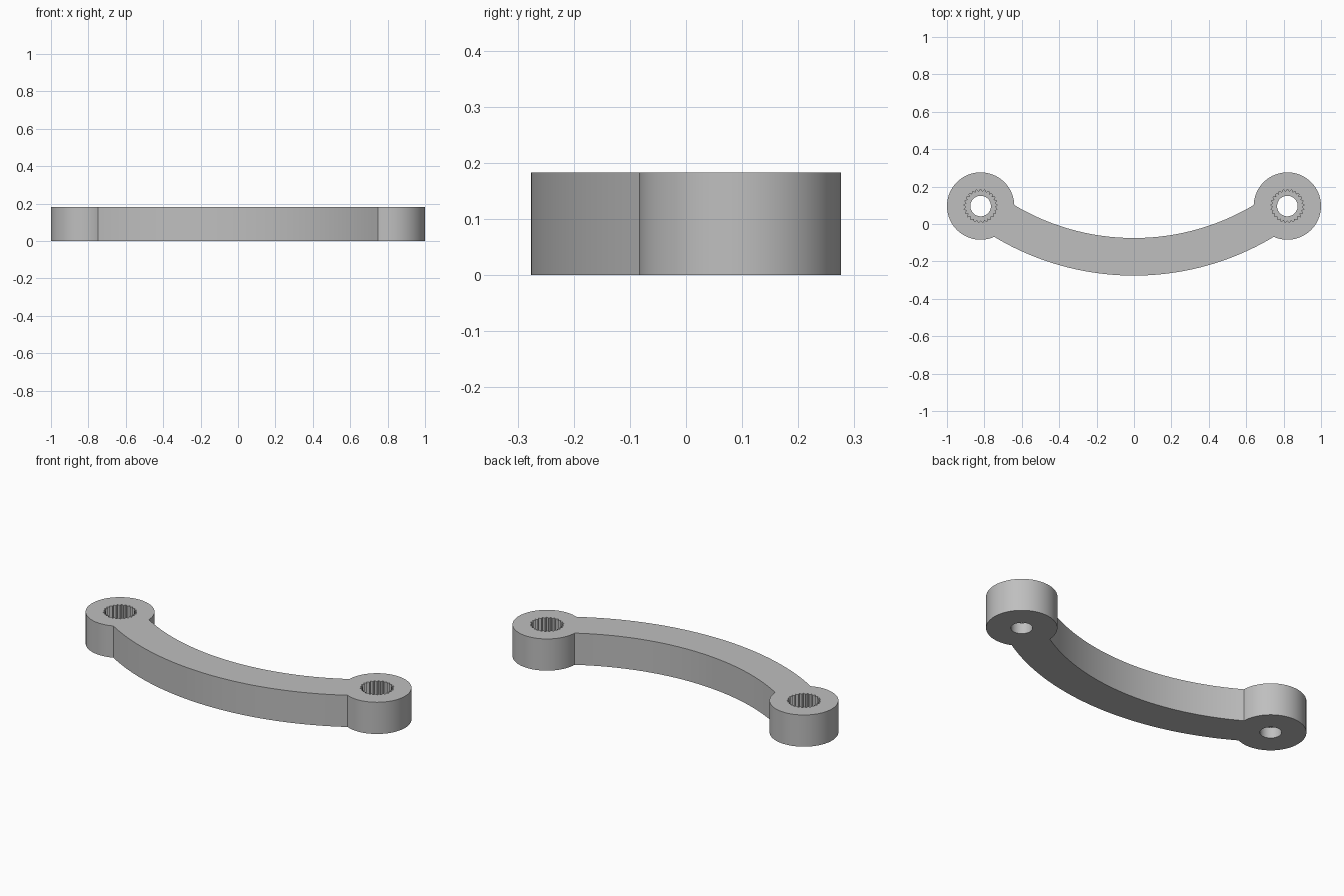
import bpy, bmesh
from math import sin, cos, acos, atan2, hypot, pi

cube = bpy.data.objects.get("Cube")
if cube:
    bpy.data.objects.remove(cube)

HEIGHT = 0.183
BOSS_X, BOSS_Y, BOSS_R = 0.82, 0.096, 0.18       # round ends
ARC_Y, INNER_R, OUTER_R = 1.175, 1.25, 1.451     # curved bar, arcs centred on x = 0
BORE_R, ROOT_R, TIP_R, TEETH = 0.055, 0.09, 0.077, 25
POCKET_FLOOR = 0.062


def arc(cx, cy, r, start, end, steps):
    angles = [start + (end - start) * i / steps for i in range(steps + 1)]
    return [(cx + r * cos(a), cy + r * sin(a)) for a in angles]


def outline():
    """Half outline from the bar's front middle round one end, then mirrored."""
    dist = hypot(BOSS_X, BOSS_Y - ARC_Y)
    out = atan2(BOSS_Y - ARC_Y, BOSS_X)

    def meet(r):
        return acos((r * r - dist * dist - BOSS_R ** 2) / (2 * dist * BOSS_R))

    boss = arc(BOSS_X, BOSS_Y, BOSS_R, out - meet(OUTER_R), out + 2 * pi - meet(INNER_R), 64)
    front_end = atan2(boss[0][1] - ARC_Y, boss[0][0])
    back_end = atan2(boss[-1][1] - ARC_Y, boss[-1][0])
    front = arc(0, ARC_Y, OUTER_R, -pi / 2, front_end, 20)
    back = arc(0, ARC_Y, INNER_R, back_end, -pi / 2, 20)
    half = front[:-1] + boss + back[1:]
    return half + [(-x, y) for x, y in reversed(half[1:-1])]


def spline(cx):
    """Toothed socket outline."""
    pts = []
    for i in range(TEETH * 2):
        r = TIP_R if i % 2 else ROOT_R
        a = pi / 2 + pi * i / TEETH
        pts.append((cx + r * cos(a), BOSS_Y + r * sin(a)))
    return pts


bm = bmesh.new()


def ring(points, z):
    verts = [bm.verts.new((x, y, z)) for x, y in points]
    return [bm.edges.new((v, verts[i - 1])) for i, v in enumerate(verts)], verts


def wall(low, high):
    for i in range(len(low)):
        bm.faces.new((low[i - 1], low[i], high[i], high[i - 1]))


def fill(edges):
    bmesh.ops.triangle_fill(bm, use_beauty=True, edges=edges)


# Outer wall
bottom, low = ring(outline(), 0)
top, high = ring(outline(), HEIGHT)
wall(low, high)

# Toothed sockets above plain bores
for cx in (-BOSS_X, BOSS_X):
    circle = arc(cx, BOSS_Y, BORE_R, 0, 2 * pi, 48)[:-1]
    bore_bottom, b0 = ring(circle, 0)
    bore_top, b1 = ring(circle, POCKET_FLOOR)
    socket_bottom, s0 = ring(spline(cx), POCKET_FLOOR)
    socket_top, s1 = ring(spline(cx), HEIGHT)
    wall(b0, b1)
    wall(s0, s1)
    fill(bore_top + socket_bottom)
    bottom += bore_bottom
    top += socket_top

# Flat bottom and top
fill(bottom)
fill(top)
bmesh.ops.recalc_face_normals(bm, faces=bm.faces)

mesh = bpy.data.meshes.new("curved_link_arm")
bm.to_mesh(mesh)
bm.free()
arm = bpy.data.objects.new("curved_link_arm", mesh)
bpy.context.collection.objects.link(arm)

# Plain grey
grey = bpy.data.materials.new("plain_grey")
grey.use_nodes = True
colour = (0.52, 0.52, 0.52, 1)
grey.diffuse_color = colour
grey.node_tree.nodes["Principled BSDF"].inputs["Base Color"].default_value = colour
mesh.materials.append(grey)

bpy.context.view_layer.objects.active = arm
arm.select_set(True)
bpy.ops.object.shade_smooth_by_angle(angle=pi / 9)
